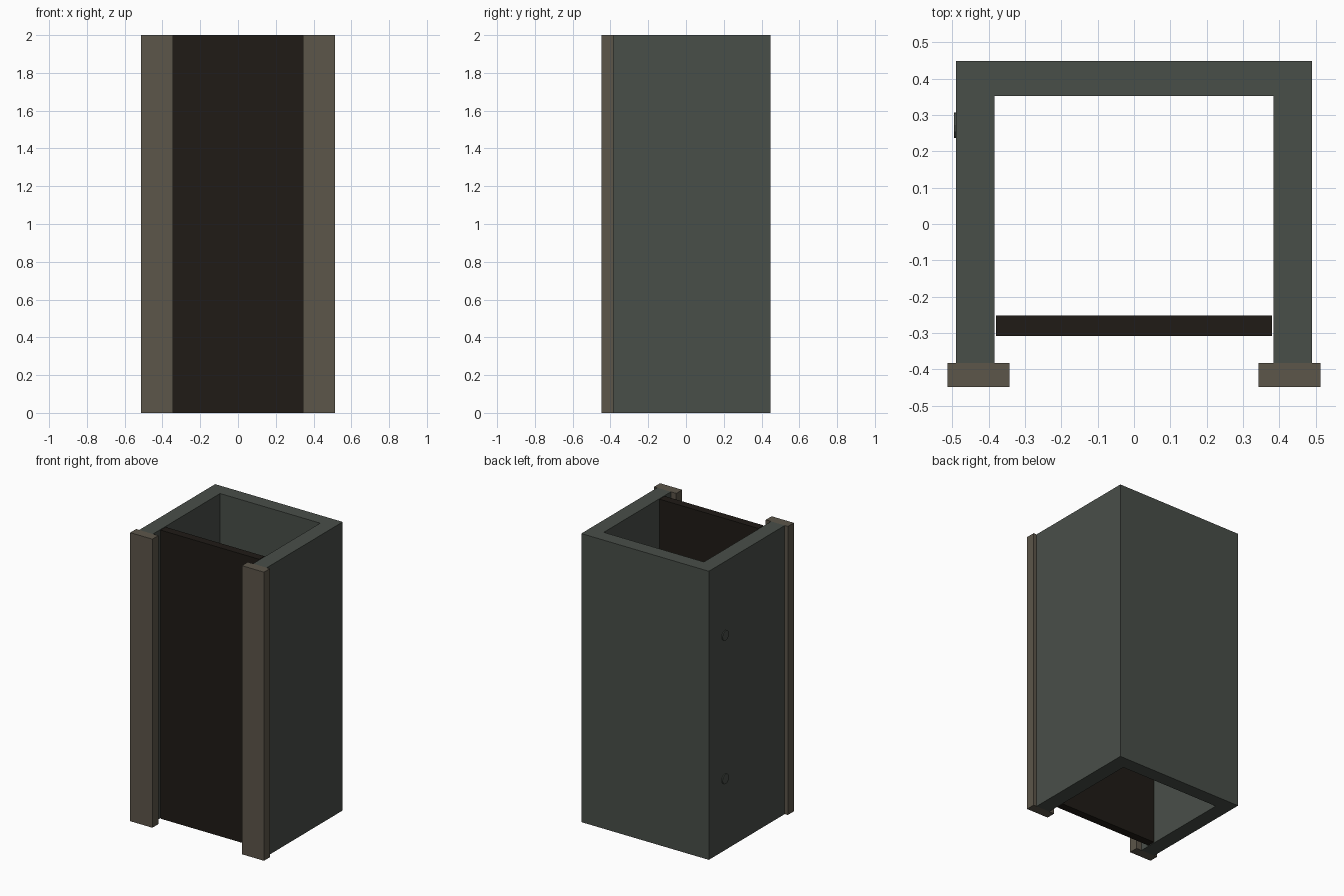
import bpy, bmesh, math
from mathutils import Matrix

if "Cube" in bpy.data.objects:
    bpy.data.objects.remove(bpy.data.objects["Cube"])

H = 2.0


def material(name, color):
    m = bpy.data.materials.new(name)
    m.diffuse_color = (*color, 1)
    m.use_nodes = True
    m.node_tree.nodes["Principled BSDF"].inputs["Base Color"].default_value = m.diffuse_color
    return m


def finish(name, bm, mat):
    bmesh.ops.recalc_face_normals(bm, faces=bm.faces)
    me = bpy.data.meshes.new(name)
    bm.to_mesh(me)
    bm.free()
    me.materials.append(mat)
    ob = bpy.data.objects.new(name, me)
    bpy.context.collection.objects.link(ob)
    return ob


def extrude_profile(name, pts, mat):
    bm = bmesh.new()
    face = bm.faces.new([bm.verts.new((x, y, 0)) for x, y in pts])
    ext = bmesh.ops.extrude_face_region(bm, geom=[face])
    top = [v for v in ext["geom"] if isinstance(v, bmesh.types.BMVert)]
    bmesh.ops.translate(bm, verts=top, vec=(0, 0, H))
    return finish(name, bm, mat)


def post(name, x0, x1, y0, y1, mat):
    return extrude_profile(name, [(x0, y0), (x1, y0), (x1, y1), (x0, y1)], mat)


wall_mat = material("wall_grey", (0.066, 0.077, 0.066))
trim_mat = material("trim_brown", (0.107, 0.092, 0.068))
door_mat = material("door_dark", (0.014, 0.011, 0.008))

# U-shaped shell, open at the front, top and bottom
X, XI, YB, YI, YF = 0.489, 0.384, 0.448, 0.352, -0.383
extrude_profile("shell", [(-X, YF), (-X, YB), (X, YB), (X, YF),
                          (XI, YF), (XI, YI), (-XI, YI), (-XI, YF)], wall_mat)

# Front trim strips
post("left_trim", -0.513, -0.343, -0.448, YF, trim_mat)
post("right_trim", 0.343, 0.513, -0.448, YF, trim_mat)

# Recessed door panel
post("door_panel", -0.379, 0.379, -0.308, -0.252, door_mat)

# Two round studs on the left wall
for name, z in (("lower_stud", 0.495), ("upper_stud", 1.49)):
    bm = bmesh.new()
    bmesh.ops.create_cone(bm, cap_ends=True, segments=12, radius1=0.035,
                          radius2=0.035, depth=0.02,
                          matrix=Matrix.Translation((-0.485, 0.272, z))
                          @ Matrix.Rotation(math.pi / 2, 4, 'Y'))
    finish(name, bm, wall_mat)
